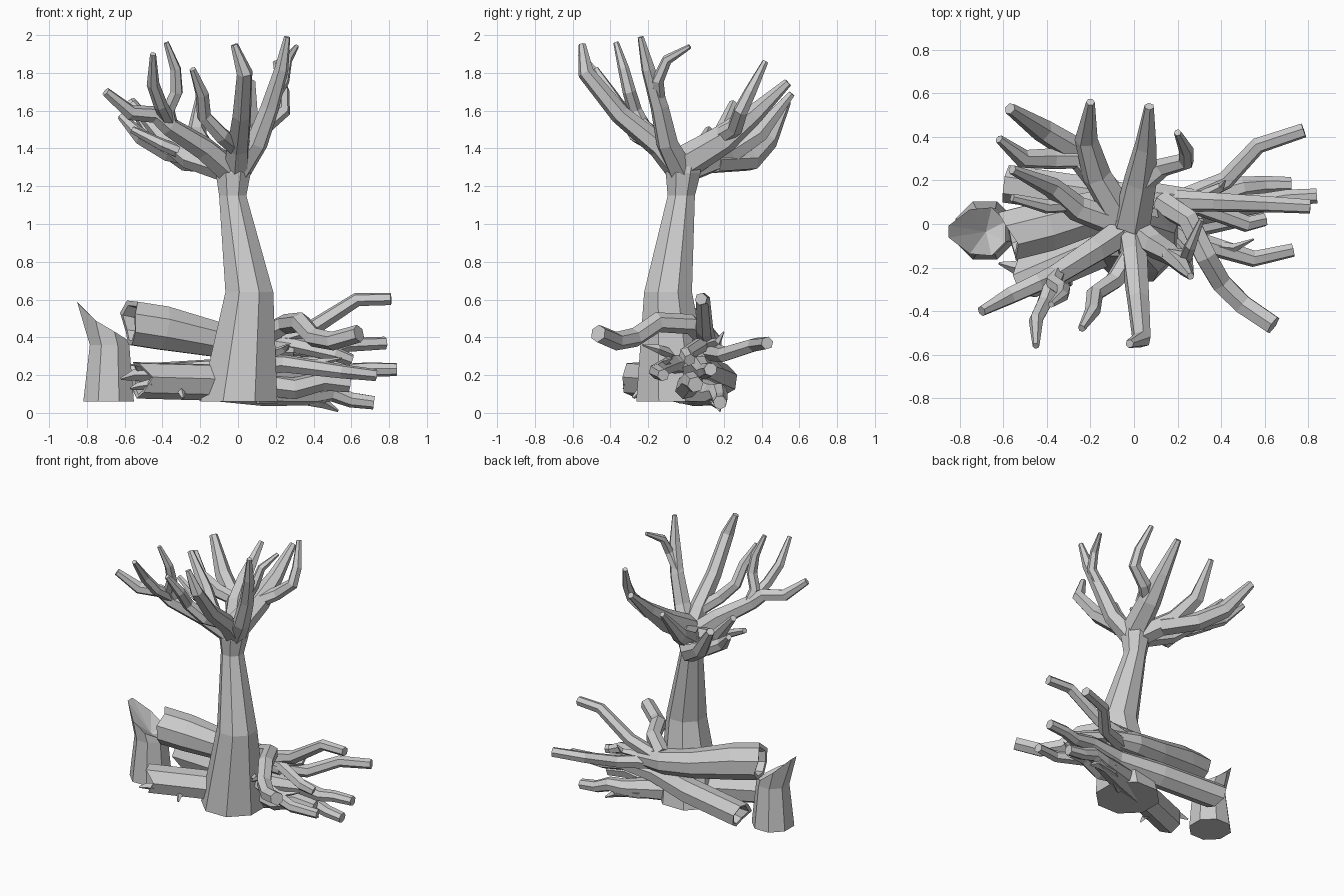
import bpy, bmesh, math, random
from mathutils import Vector

random.seed(4)


def skin(bm, rings):
    """Bridge consecutive vertex rings with quads."""
    n = len(rings[0])
    for a, b in zip(rings, rings[1:]):
        for k in range(n):
            bm.faces.new((a[k], a[(k + 1) % n], b[(k + 1) % n], b[k]))


def sweep(bm, pts, n=6, hollow=False, jag=0.0, fat=1.0):
    """Low-poly tube through (x, y, z, radius) points; first end may be broken and hollow."""
    P = [Vector(p[:3]) for p in pts]
    R = [p[3] * fat for p in pts]
    tan = [(P[min(i + 1, len(P) - 1)] - P[max(i - 1, 0)]).normalized() for i in range(len(P))]
    u = tan[0].orthogonal().normalized()
    rings = []
    for p, r, t in zip(P, R, tan):
        u = (u - t * u.dot(t)).normalized()
        v = t.cross(u)
        rings.append([bm.verts.new(p + r * (math.cos(a) * u + math.sin(a) * v))
                      for a in [2 * math.pi * (k + .5) / n for k in range(n)]])
    if jag:
        for w in rings[0]:
            w.co -= tan[0] * random.uniform(-.3, 1) * jag
    if hollow:
        for s, d in ((.78, 0), (.75, R[0] * 1.2)):
            rings.insert(0, [bm.verts.new(P[0] + (w.co - P[0]) * s + tan[0] * d) for w in rings[0]])
    skin(bm, rings)
    bm.faces.new(rings[0][::-1])
    bm.faces.new(rings[-1])


def finish(name, bm):
    bmesh.ops.recalc_face_normals(bm, faces=bm.faces)
    me = bpy.data.meshes.new(name)
    bm.to_mesh(me)
    bm.free()
    bpy.context.collection.objects.link(bpy.data.objects.new(name, me))


def part(name, paths, n=6, **kw):
    bm = bmesh.new()
    for p in paths:
        sweep(bm, p, n, **kw)
    finish(name, bm)


def upright(levels, n=8):
    """Horizontal rings (x, y, z, radius) stacked into a trunk with a flat base."""
    bm = bmesh.new()
    rings = [[bm.verts.new((x + r * math.cos(a), y + r * math.sin(a), z))
              for a in [2 * math.pi * (k + .5) / n for k in range(n)]] for x, y, z, r in levels]
    skin(bm, rings)
    bm.faces.new(rings[0][::-1])
    return bm, rings


# standing tree trunk
bm, rings = upright([(.005, -.06, .06, .22), (.06, -.095, .64, .137),
                     (-.028, -.025, 1.15, .078), (-.025, -.015, 1.27, .1),
                     (-.01, .01, 1.37, .075)])
bm.faces.new(rings[-1])
finish("standing_trunk", bm)

# crown limbs, one list of forks per limb
part("left_front_limb", [
    [(-.03, -.02, 1.27, .075), (-.18, -.12, 1.4, .065), (-.37, -.24, 1.52, .053),
     (-.44, -.27, 1.58, .046), (-.57, -.33, 1.59, .042), (-.7, -.4, 1.7, .025)],
    [(-.35, -.22, 1.5, .04), (-.37, -.27, 1.6, .038), (-.325, -.3, 1.7, .036),
     (-.33, -.33, 1.82, .03), (-.38, -.37, 1.96, .015)],
    [(-.37, -.25, 1.55, .04), (-.41, -.36, 1.63, .037), (-.45, -.44, 1.74, .034), (-.45, -.56, 1.9, .016)]])
part("front_limb", [
    [(-.01, -.02, 1.27, .075), (0, -.14, 1.41, .064), (.02, -.35, 1.58, .053),
     (.035, -.53, 1.8, .044), (-.02, -.55, 1.95, .02)],
    [(0, -.12, 1.4, .05), (-.09, -.26, 1.47, .045), (-.18, -.32, 1.57, .04),
     (-.19, -.4, 1.69, .036), (-.24, -.48, 1.82, .018)]])
part("right_limb", [
    [(-.01, -.02, 1.27, .075), (.1, -.1, 1.43, .06), (.17, -.14, 1.62, .05),
     (.23, -.2, 1.82, .038), (.26, -.24, 1.99, .017)],
    [(.16, -.14, 1.63, .038), (.24, -.15, 1.76, .034), (.26, -.1, 1.87, .028), (.31, .02, 1.94, .013)]])
part("back_limb", [
    [(-.01, 0, 1.33, .09), (.03, .2, 1.45, .078), (.055, .36, 1.58, .053), (.07, .54, 1.75, .023)],
    [(.03, .18, 1.46, .05), (.13, .26, 1.51, .045), (.24, .29, 1.6, .04), (.24, .34, 1.7, .034), (.2, .42, 1.86, .017)]])
part("left_back_limb", [
    [(-.04, 0, 1.29, .078), (-.17, .22, 1.37, .068), (-.22, .39, 1.48, .053), (-.2, .56, 1.69, .02)],
    [(-.12, .15, 1.33, .065), (-.27, .34, 1.34, .063), (-.42, .43, 1.44, .056), (-.57, .53, 1.65, .028)],
    [(-.22, .3, 1.35, .045), (-.37, .3, 1.38, .05), (-.51, .3, 1.46, .044), (-.62, .39, 1.57, .02)]])
part("left_limb", [
    [(-.04, -.01, 1.28, .068), (-.26, .07, 1.35, .06), (-.38, .17, 1.44, .048), (-.56, .25, 1.64, .022)],
    [(-.28, .09, 1.37, .035), (-.4, .08, 1.42, .033), (-.56, .12, 1.5, .02)]])

# broken stump with steeply slanted rim and one tall splinter
bm, rings = upright([(-.685, -.03, .06, .145), (-.68, -.035, .36, .113), (-.7, -.035, .46, .12)])
for w in rings[-1]:
    t = max(0, (-.73 - w.co.x) / .08)
    w.co.z = .40 - .6 * (w.co.x + .62) + .08 * t + random.uniform(-.012, .012)
    w.co.x -= .04 * t
    w.co.y = -.035 + (w.co.y + .035) * (1 - .4 * t)
pit = bm.verts.new((-.68, -.035, .38))
for k in range(8):
    bm.faces.new((rings[-1][k], rings[-1][(k + 1) % 8], pit))
finish("broken_stump", bm)

# three fallen logs with broken hollow ends
part("upper_fallen_log", [
    [(-.56, -.05, .475, .125), (-.4, -.01, .45, .125), (-.12, .07, .39, .1), (.1, .11, .36, .085), (.3, .1, .34, .06)]],
    n=8, hollow=True, jag=.05)
part("back_fallen_log", [
    [(-.54, .18, .175, .09), (-.12, .12, .2, .09), (.2, .05, .23, .078),
     (.45, .08, .25, .055), (.6, .1, .22, .045), (.7, .12, .23, .04), (.84, .13, .23, .035)]],
    n=7, hollow=True, jag=.07)
part("front_fallen_log", [
    [(-.5, -.25, .175, .1), (-.15, -.1, .165, .1), (.15, .04, .12, .085),
     (.4, .14, .1, .06), (.5, .17, .11, .05), (.6, .18, .07, .042), (.72, .18, .055, .037)]],
    n=7, hollow=True, jag=.06)

# branches of the fallen logs
part("upper_log_branches", [
    [(.1, .11, .36, .05), (.38, .1, .44, .042), (.63, .09, .6, .035), (.81, .08, .603, .031)],
    [(.12, .1, .4, .055), (.25, .02, .47, .05), (.33, -.15, .48, .05),
     (.4, -.27, .4, .048), (.5, -.37, .38, .046), (.64, -.465, .42, .044)],
    [(.2, .1, .33, .05), (.42, .2, .31, .04), (.57, .36, .36, .036), (.78, .43, .37, .032)],
    [(.15, .1, .37, .045), (.3, .08, .36, .04), (.52, .0, .31, .036), (.6, .02, .28, .03)]], fat=1.08)
part("lower_log_branches", [
    [(.1, .03, .25, .055), (.25, -.07, .26, .045), (.55, -.16, .22, .036), (.73, -.12, .2, .03)],
    [(.15, .02, .15, .06), (.3, .0, .13, .055), (.45, .03, .17, .05), (.59, .05, .15, .04)],
    [(.1, -.02, .1, .05), (.3, .12, .09, .045), (.46, .16, .08, .04)]], fat=1.08)

# pointed splinters
part("splinters", [
    [(.36, .13, .08, .04), (.46, .16, .05, .028), (.53, .18, .01, .006)],
    [(.35, -.1, .25, .03), (.46, -.11, .27, .02), (.55, -.07, .29, .004)],
    [(.3, .12, .36, .03), (.4, .17, .38, .02), (.42, .2, .43, .004)],
    [(-.46, -.19, .2, .04), (-.55, -.2, .2, .03), (-.62, -.18, .18, .006)],
    [(-.46, -.3, .15, .03), (-.53, -.31, .14, .02), (-.57, -.33, .13, .006)],
    [(-.3, -.2, .11, .025), (-.3, -.25, .11, .02), (-.29, -.28, .08, .008)],
    [(.15, -.05, .3, .03), (.25, -.15, .34, .022), (.27, -.23, .36, .005)]], n=4)
